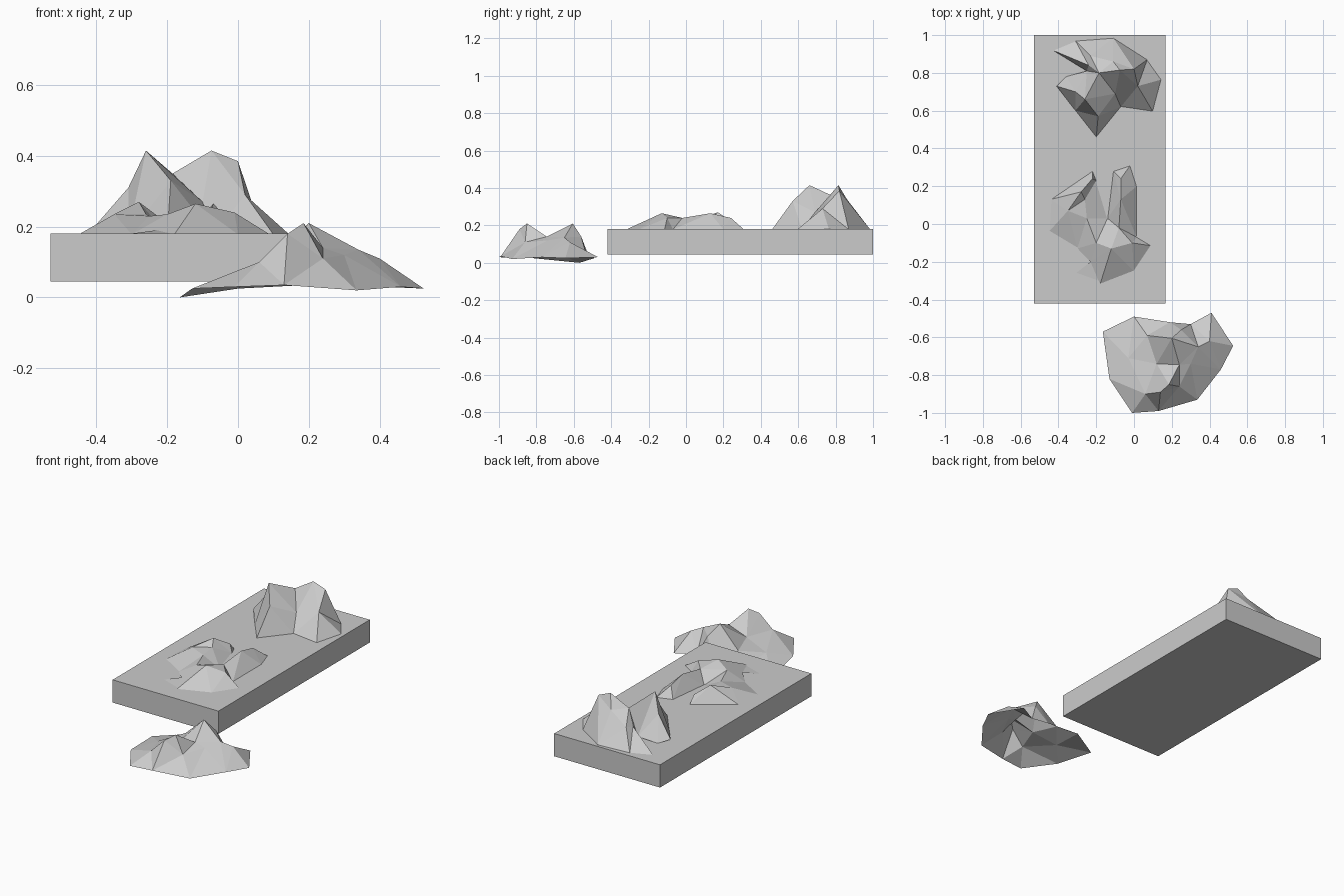
import bpy
from mathutils import Vector
from mathutils.geometry import delaunay_2d_cdt


def rock(name, rim, crest, ridges=()):
    """Open faceted shell: rim outline plus inner points, ridges index inner points."""
    pts = rim + crest
    n = len(rim)
    edges = [(n + a, n + b) for a, b in ridges]
    co, _, faces, src, _, _ = delaunay_2d_cdt(
        [Vector(p[:2]) for p in pts], edges, [list(range(n))], 1, 1e-5)
    verts = [(c.x, c.y, pts[s[0]][2] if s else 0.18) for c, s in zip(co, src)]
    mesh = bpy.data.meshes.new(name)
    mesh.from_pydata(verts, [], faces)
    ob = bpy.data.objects.new(name, mesh)
    bpy.context.collection.objects.link(ob)


# slab
bpy.ops.mesh.primitive_cube_add(size=1, location=(-0.182, 0.29, 0.1125))
slab = bpy.context.object
slab.name = "slab"
slab.scale = (0.695, 1.42, 0.135)

# tall twin-peaked rock at the back of the slab
B = 0.178
rock("tall_rock",
     [(-.05, .39, B), (-.07, .62, B), (.10, .595, B), (.165, .77, .16), (.07, .87, B),
      (-.11, .985, B), (-.31, .97, B), (-.43, .92, B), (-.25, .81, .20), (-.36, .78, B),
      (-.41, .73, .195), (-.31, .60, B), (-.20, .46, B)],
     [(-.26, .66, .415), (-.075, .815, .415), (0, .82, .385), (-.185, .80, .35),
      (-.19, .57, .33), (-.10, .69, .27), (-.31, .70, .31), (-.23, .89, .28),
      (-.11, .86, .34), (.02, .73, .29), (-.24, .84, .27)],
     [(0, 3), (3, 1), (1, 2), (0, 4), (0, 6)])

# low rock, left mass and right mass with a gap between them
rock("low_rock",
     [(-.45, -.04, B), (-.30, -.13, B), (-.23, -.20, .19), (-.32, -.27, B),
      (-.18, -.32, B), (0, -.25, B), (.09, -.115, B), (.015, -.07, B), (.015, .20, B),
      (-.02, .31, B), (-.11, .28, B), (-.14, .03, B), (-.20, .23, B), (-.195, .35, B),
      (-.22, .28, B), (-.44, .13, B)],
     [(-.28, .17, .27), (-.35, .07, .235), (-.25, .03, .23), (-.12, -.13, .265),
      (-.01, -.10, .24), (-.07, .13, .265), (-.07, .24, .24), (-.22, .24, .225),
      (-.26, .13, .235), (-.20, -.10, .235), (-.08, -.02, .24)],
     [(3, 4), (5, 6), (5, 10), (10, 3)])

# rock standing in front of the slab
rock("front_rock",
     [(-.165, -.57, 0), (-.13, -.82, .025), (-.01, -1, .03), (.13, -.99, .035),
      (.335, -.93, .02), (.46, -.77, .03), (.525, -.645, .025), (.41, -.47, .03),
      (.30, -.53, .03), (.19, -.52, .035), (0, -.49, .025)],
     [(.20, -.605, .21), (.185, -.85, .21), (.14, -.89, .18), (.06, -.90, .10),
      (.24, -.86, .11), (.24, -.745, .14), (.12, -.74, .10), (.30, -.74, .12),
      (.34, -.65, .135), (.40, -.62, .11), (.07, -.59, .09), (-.03, -.71, .06),
      (.25, -.56, .14)],
     [(0, 8), (8, 9), (0, 5), (5, 1), (1, 2), (2, 3), (0, 10)])
